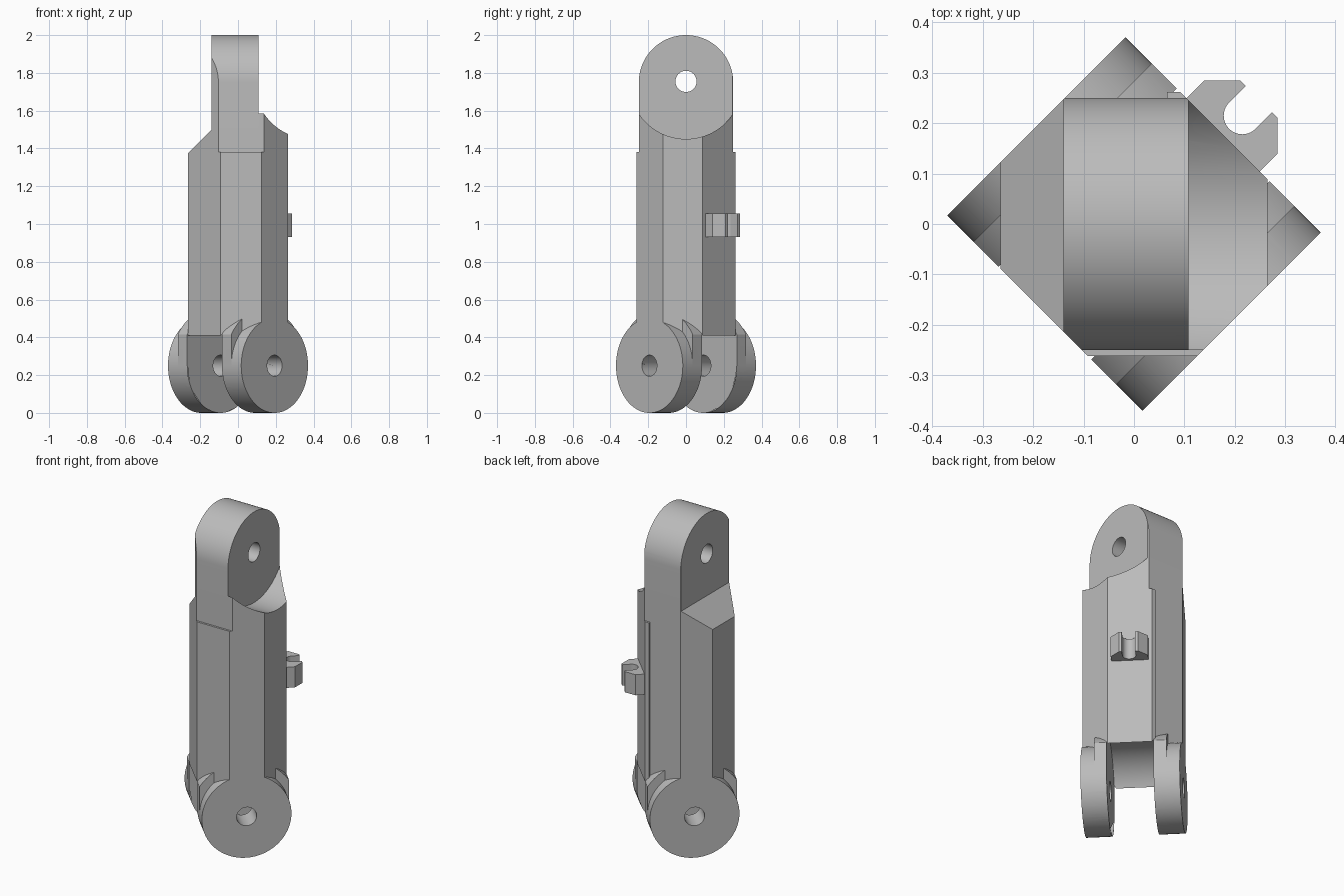
import bpy, bmesh, math
from mathutils import Matrix, Vector

cube = bpy.data.objects.get("Cube")
if cube:
    bpy.data.objects.remove(cube, do_unlink=True)

grey = bpy.data.materials.new("plain_grey")
grey.use_nodes = True
colour = (0.5, 0.5, 0.5, 1)
grey.diffuse_color = colour
grey.node_tree.nodes["Principled BSDF"].inputs["Base Color"].default_value = colour


def frame(across, up):
    """Matrix that lays a profile on two directions and extrudes along the third."""
    a, b = Vector(across).normalized(), Vector(up).normalized()
    return Matrix((a, b, a.cross(b))).transposed()


DIAG = (1, 1, 0)
Z = (0, 0, 1)
FLAT = frame((1, 0, 0), (0, 1, 0))       # extrudes along z
SIDE = frame((0, 1, 0), Z)               # extrudes along x
FRONT = frame((1, 0, 0), Z)              # extrudes along y
PIN = frame(DIAG, Z)                     # extrudes along the lower pin
PLAN = frame((1, -1, 0), DIAG)           # flat, turned 45 degrees


def arc(cx, cy, r, start, end, n=48):
    steps = [math.radians(start + (end - start) * i / n) for i in range(n + 1)]
    return [(cx + r * math.cos(t), cy + r * math.sin(t)) for t in steps]


def circle(cx, cy, r):
    return arc(cx, cy, r, 0, 360, 96)[:-1]


def rect(x0, y0, x1, y1):
    return [(x0, y0), (x1, y0), (x1, y1), (x0, y1)]


def prism(name, pts, low, high, axes):
    bm = bmesh.new()
    face = bm.faces.new([bm.verts.new(axes @ Vector((x, y, low))) for x, y in pts])
    out = bmesh.ops.extrude_face_region(bm, geom=[face])
    verts = [g for g in out["geom"] if isinstance(g, bmesh.types.BMVert)]
    bmesh.ops.translate(bm, verts=verts, vec=axes @ Vector((0, 0, high - low)))
    bmesh.ops.recalc_face_normals(bm, faces=bm.faces)
    mesh = bpy.data.meshes.new(name)
    bm.to_mesh(mesh)
    bm.free()
    mesh.materials.append(grey)
    obj = bpy.data.objects.new(name, mesh)
    bpy.context.collection.objects.link(obj)
    return obj


def activate(obj):
    bpy.ops.object.select_all(action='DESELECT')
    obj.select_set(True)
    bpy.context.view_layer.objects.active = obj


def combine(obj, tool, operation):
    mod = obj.modifiers.new("cut", 'BOOLEAN')
    mod.operation, mod.solver, mod.object = operation, 'EXACT', tool
    activate(obj)
    bpy.ops.object.modifier_apply(modifier=mod.name)
    bpy.data.objects.remove(tool, do_unlink=True)


# Shaft with one sloped shoulder
shoulder = [(-.265, .25), (.265, .25), (.265, 1.62), (.108, 1.62),
            (.108, 1.5), (-.14, 1.5), (-.265, 1.375)]
arm = prism("link_arm", shoulder, -.25, .25, FRONT)

# Raised front face and narrow rear strip
combine(arm, prism("front_pad", rect(-.265, -.262, .265, -.2), .25, 1.38, FLAT), 'UNION')
combine(arm, prism("rear_strip", rect(.065, .2, .13, .262), .25, 1.38, FLAT), 'UNION')

# Rounded upper eye
eye = [(-.25, 1.3), (.25, 1.3)] + arc(0, 1.75, .25, 0, 180)
combine(arm, prism("upper_eye", eye, -.14, .108, SIDE), 'UNION')

# Trim all four corners on the diagonal
combine(arm, prism("corner_trim", rect(-.274, -.25, .274, .25), -.1, 2.1, PLAN), 'INTERSECT')

# Curved clearance beside the eye, and eye hole
combine(arm, prism("eye_clearance", circle(0, 1.75, .3), .108, .4, SIDE), 'DIFFERENCE')
combine(arm, prism("eye_hole", circle(0, 1.755, .056), -.5, .5, SIDE), 'DIFFERENCE')

# Two fork cheeks: round outer disc with a squarer inner layer
a = math.degrees(math.acos(.25 / .3))
cheek = arc(0, .25, .3, a, 180 - a) + arc(0, .25, .25, 180, 360)
for s in (-1, 1):
    for name, pts, outer in (("cheek", cheek, .2), ("disc", circle(0, .25, .25), .274)):
        low, high = sorted((s * .13, s * outer))
        combine(arm, prism(name, pts, low, high, PIN), 'UNION')

# Fork slot with curved roof, and pin hole
combine(arm, prism("fork_slot", circle(0, .25, .297), -.13, .13, PIN), 'DIFFERENCE')
combine(arm, prism("pin_hole", circle(0, .25, .056), -.5, .5, PIN), 'DIFFERENCE')

# Open C-shaped clip on the diagonal rear face
half = [(.1025, .245), (.1025, .30), (.053, .35), (.037, .35)]
clip_pts = half + arc(0, .304, .037, 0, -180, 24) + [(-x, y) for x, y in reversed(half)]
clip = prism("cable_clip", clip_pts, .93, 1.055, PLAN)

for obj in (arm, clip):
    activate(obj)
    bpy.ops.object.shade_smooth_by_angle(angle=math.radians(25))
